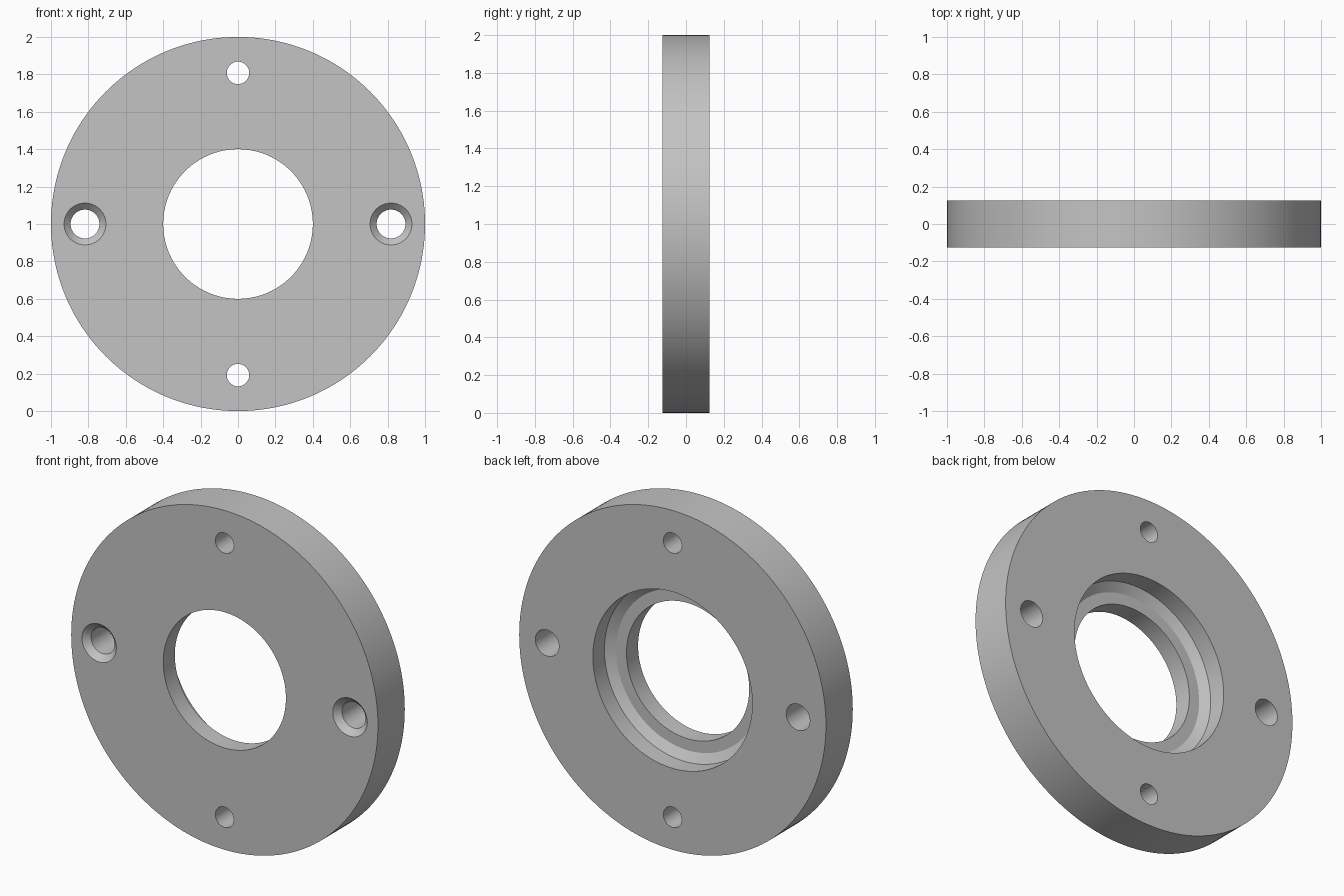
import bpy, bmesh, math

cube = bpy.data.objects.get("Cube")
if cube:
    bpy.data.objects.remove(cube, do_unlink=True)

FRONT, BACK = -0.125, 0.125

grey = bpy.data.materials.new("plain grey")
grey.use_nodes = True
colour = (0.55, 0.55, 0.55, 1)
grey.diffuse_color = colour
grey.node_tree.nodes["Principled BSDF"].inputs["Base Color"].default_value = colour


def lathe(name, profile, centre=(0, 0), segments=64, ring=False):
    """Turn (radius, y) points about the y axis; a ring closes on itself, otherwise the ends are capped."""
    bm = bmesh.new()
    loops = []
    for r, y in profile:
        angles = [math.tau * i / segments for i in range(segments)]
        loops.append([bm.verts.new((r * math.cos(a), y, r * math.sin(a))) for a in angles])
    pairs = list(zip(loops, loops[1:]))
    if ring:
        pairs.append((loops[-1], loops[0]))
    else:
        bm.faces.new(loops[0])
        bm.faces.new(loops[-1])
    for a, b in pairs:
        for i in range(segments):
            j = (i + 1) % segments
            bm.faces.new((a[i], a[j], b[j], b[i]))
    bmesh.ops.recalc_face_normals(bm, faces=bm.faces)
    mesh = bpy.data.meshes.new(name)
    bm.to_mesh(mesh)
    bm.free()
    mesh.materials.append(grey)
    obj = bpy.data.objects.new(name, mesh)
    obj.location = (centre[0], 0, centre[1])
    bpy.context.collection.objects.link(obj)
    return obj


# Flange with a plain bore in front and a recess with a sloped floor edge behind
flange = lathe("flange", [
    (1, FRONT), (1, BACK), (0.52, BACK), (0.52, 0.017),
    (0.468, -0.017), (0.4, -0.017), (0.4, FRONT),
], centre=(0, 1), segments=160, ring=True)

# Two plain holes above and below, two countersunk holes at the sides
plain = [(0.06, -0.2), (0.06, 0.2)]
countersunk = [(0.112, -0.2), (0.112, FRONT), (0.077, FRONT + 0.035), (0.077, 0.2)]
cutters = []
for side in (-1, 1):
    cutters.append(lathe("plain_hole_cutter", plain, (0, 1 + side * 0.808)))
    cutters.append(lathe("countersunk_hole_cutter", countersunk, (side * 0.818, 1)))

for cutter in cutters:
    cutter.hide_render = True
    cut = flange.modifiers.new("hole", 'BOOLEAN')
    cut.operation = 'DIFFERENCE'
    cut.solver = 'EXACT'
    cut.object = cutter

# Apply the cuts and drop the cutters
bpy.context.view_layer.update()
graph = bpy.context.evaluated_depsgraph_get()
cut_mesh = bpy.data.meshes.new_from_object(flange.evaluated_get(graph))
flange.modifiers.clear()
flange.data = cut_mesh
for cutter in cutters:
    bpy.data.objects.remove(cutter, do_unlink=True)

# Smooth round walls, crisp rims
for obj in bpy.context.selected_objects:
    obj.select_set(False)
flange.select_set(True)
bpy.context.view_layer.objects.active = flange
bpy.ops.object.shade_smooth_by_angle(angle=math.radians(20))
